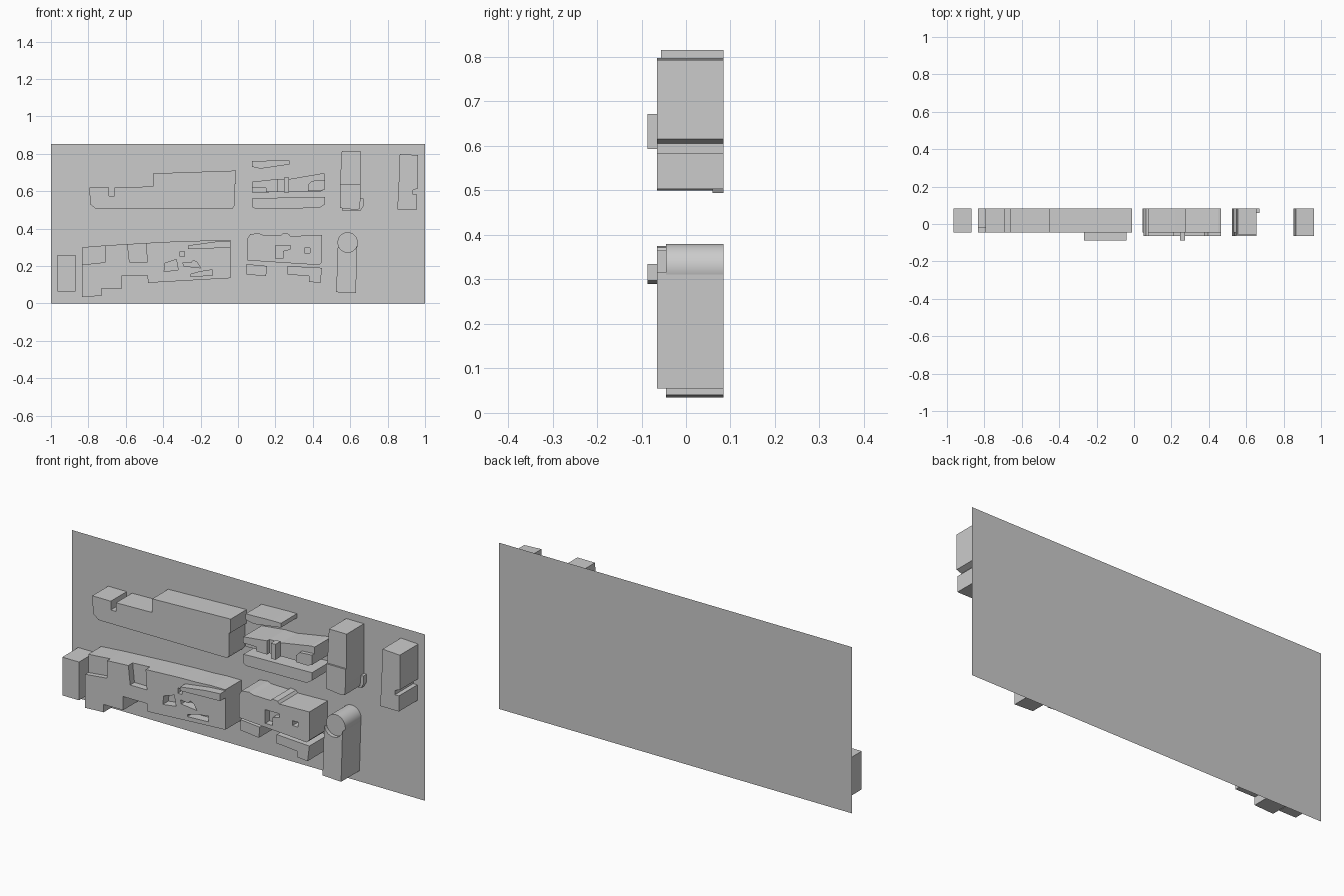
import bpy
import bmesh
import math

cube = bpy.data.objects.get("Cube")
if cube:
    bpy.data.objects.remove(cube, do_unlink=True)

# One plain grey for everything
GREY = (0.6, 0.6, 0.6, 1.0)
grey = bpy.data.materials.new("plain grey")
grey.use_nodes = True
grey.diffuse_color = GREY
grey.node_tree.nodes["Principled BSDF"].inputs["Base Color"].default_value = GREY

UNIT = 0.01        # outlines are written in hundredths, as (x, z)
BACK = 8.4         # back of every block, just in front of the board
LOW, HIGH, TOP = -4.5, -6.5, -8.7   # the three front levels


def make_object(name, mesh_builder):
    bm = bmesh.new()
    mesh_builder(bm)
    mesh = bpy.data.meshes.new(name)
    bm.to_mesh(mesh)
    bm.free()
    mesh.materials.append(grey)
    obj = bpy.data.objects.new(name, mesh)
    bpy.context.collection.objects.link(obj)
    return obj


def prism(name, outline, front=LOW, back=BACK):
    """Extrude an outline in the x-z plane from front to back."""
    def build(bm):
        verts = [bm.verts.new((x * UNIT, front * UNIT, z * UNIT)) for x, z in outline]
        face = bm.faces.new(verts)
        moved = bmesh.ops.extrude_face_region(bm, geom=[face])["geom"]
        moved = [v for v in moved if isinstance(v, bmesh.types.BMVert)]
        bmesh.ops.translate(bm, verts=moved, vec=(0, (back - front) * UNIT, 0))
        bmesh.ops.recalc_face_normals(bm, faces=bm.faces)
    return make_object(name, build)


def rect(left, right, bottom, top):
    return [(left, bottom), (right, bottom), (right, top), (left, top)]


def arc(x, z, radius, start, end, steps):
    angles = [math.radians(start + (end - start) * i / steps) for i in range(steps + 1)]
    return [(x + radius * math.cos(a), z + radius * math.sin(a)) for a in angles]


def recess(obj, outline, depth):
    """Cut a pocket from the front down to the given depth."""
    cutter = prism("cutter", outline, -12, depth)
    cutter.hide_render = True
    mod = obj.modifiers.new("pocket", 'BOOLEAN')
    mod.operation = 'DIFFERENCE'
    mod.solver = 'EXACT'
    mod.object = cutter
    bpy.context.view_layer.objects.active = obj
    bpy.ops.object.modifier_apply(modifier=mod.name)
    bpy.data.objects.remove(cutter, do_unlink=True)


# Backing board: a single thin sheet
def board(bm):
    corners = rect(-100, 100, 0, 85.2)
    bm.faces.new([bm.verts.new((x * UNIT, 0.085, z * UNIT)) for x, z in corners])


make_object("backing_board", board)

# Lower left: end block and long body with pockets
prism("end_block", rect(-96.5, -87, 6.4, 26))
body = prism("long_body", [
    (-83.5, 30), (-71, 31), (-45.5, 32.5), (-29.5, 33.3), (-20, 33.5), (-12, 34), (-4, 34),
    (-4, 13.5), (-22, 12.5), (-48, 11), (-48.5, 15), (-62, 15), (-62, 8),
    (-73, 8), (-73, 4), (-83.5, 3.5)])
recess(body, [(-85, 20.5), (-71, 22), (-71, 36), (-85, 36)], -2)
recess(body, [(-59.5, 36), (-58, 22), (-48.5, 22), (-49.5, 36)], -1)
for pocket in (
        [(-39, 21.5), (-33, 23.5), (-32, 18), (-39.5, 17)],
        rect(-31, -28.5, 25, 27.7),
        [(-29.5, 22), (-25, 21.5), (-24, 23), (-22, 22), (-20, 19), (-29, 20)],
        [(-25.5, 15.5), (-20, 17), (-13.5, 18), (-13.5, 15), (-25.5, 14.5)]):
    recess(body, pocket, 0)
prism("raised_ledge", [
    (-26.7, 29), (-4, 29.8), (-4, 33.5), (-12, 33), (-26.7, 31)], TOP, LOW)

# Upper left: stepped long block
prism("stepped_block", [
    (-79.5, 62), (-69, 62), (-69, 57.5), (-66, 57.5), (-66, 62), (-45.5, 62.5),
    (-45.5, 69.5), (-1, 71), (-1, 64), (-2, 63.5), (-2, 52), (-3, 50.5),
    (-76, 50.5), (-79, 53)])

# Upper middle: thin bar, framed block and lower rail
prism("thin_bar", [
    (7.5, 76), (22, 76.5), (27.5, 76.5), (27.5, 74.3), (12, 72), (7.5, 73)])
prism("framed_block", [
    (7.5, 65), (21, 66.5), (27.5, 66.5), (45, 69.5), (46.5, 69.3),
    (46.5, 61), (44, 59.8), (7.5, 59.3)])
prism("framed_block_left", [
    (7.5, 61.8), (15, 61.8), (15, 59.5), (21, 59.5), (21, 66.5), (7.5, 65)], HIGH, LOW)
prism("framed_block_right", [
    (37.5, 60), (44, 60), (46.5, 61), (46.5, 66), (39.5, 65.5), (37.5, 63.5)], HIGH, LOW)
prism("upright_strip", rect(24.7, 27.3, 59.3, 67.2), TOP, LOW)
prism("lower_rail", [
    (7.5, 56), (12, 56.3), (46.5, 57), (46.5, 53), (43.5, 51), (9.5, 50.5), (7.5, 51.5)], HIGH)

# Lower middle: main block with ribs and pockets, two feet below
main = prism("main_block", [
    (5, 34.5), (6.5, 37), (11, 37.5), (13, 36.7), (23, 36.5), (24, 37.5), (27, 37.2),
    (28, 36), (45, 36.5), (45, 22), (43.5, 20.5), (20, 22), (5, 23)], HIGH)
recess(main, [(20, 24), (24, 24), (24, 28), (28, 29), (28, 31), (20, 31)], -3)
recess(main, rect(35.5, 38.5, 27, 29.5), 0)
prism("left_foot", [(4.5, 21), (15.5, 20), (15, 14.5), (4.5, 15.5)])
prism("right_foot", [
    (26.5, 20), (45, 19), (44, 11), (38, 11.5), (38, 14.5), (26.5, 15.5)], HIGH)

# Upper right: two-level post with a thin base, and a notched post
prism("post_upper", [(54.5, 63.8), (65.5, 63.8), (65.5, 81.5), (55.5, 81.5)], -5.6)
prism("post_lower", [
    (54.5, 63.8), (65.5, 63.8), (65.5, 56), (65, 50.5), (63, 50), (54.5, 51)], HIGH)
prism("post_base", [(56, 49.4), (65.5, 49.4), (67, 52), (67, 56), (56, 56)], 6)
prism("notched_post", [
    (86.5, 79.8), (96.3, 79.3), (96.3, 61.5), (93.5, 60.5), (93.5, 58.3),
    (95.8, 58.3), (95.8, 50.3), (85.2, 50.3), (86, 66)], HIGH)

# Lower right: round head seated in a hollow-topped post
head = prism("round_head", arc(58.6, 32.6, 5.4, 0, 352.5, 47))
bpy.context.view_layer.objects.active = head
head.select_set(True)
bpy.ops.object.shade_smooth_by_angle()
prism("hollow_post", [(63, 5.5), (63.8, 31.5)]
      + arc(58.6, 32.6, 5.3, -12, -168, 20)
      + [(53.4, 31.5), (52.5, 6)], HIGH)
